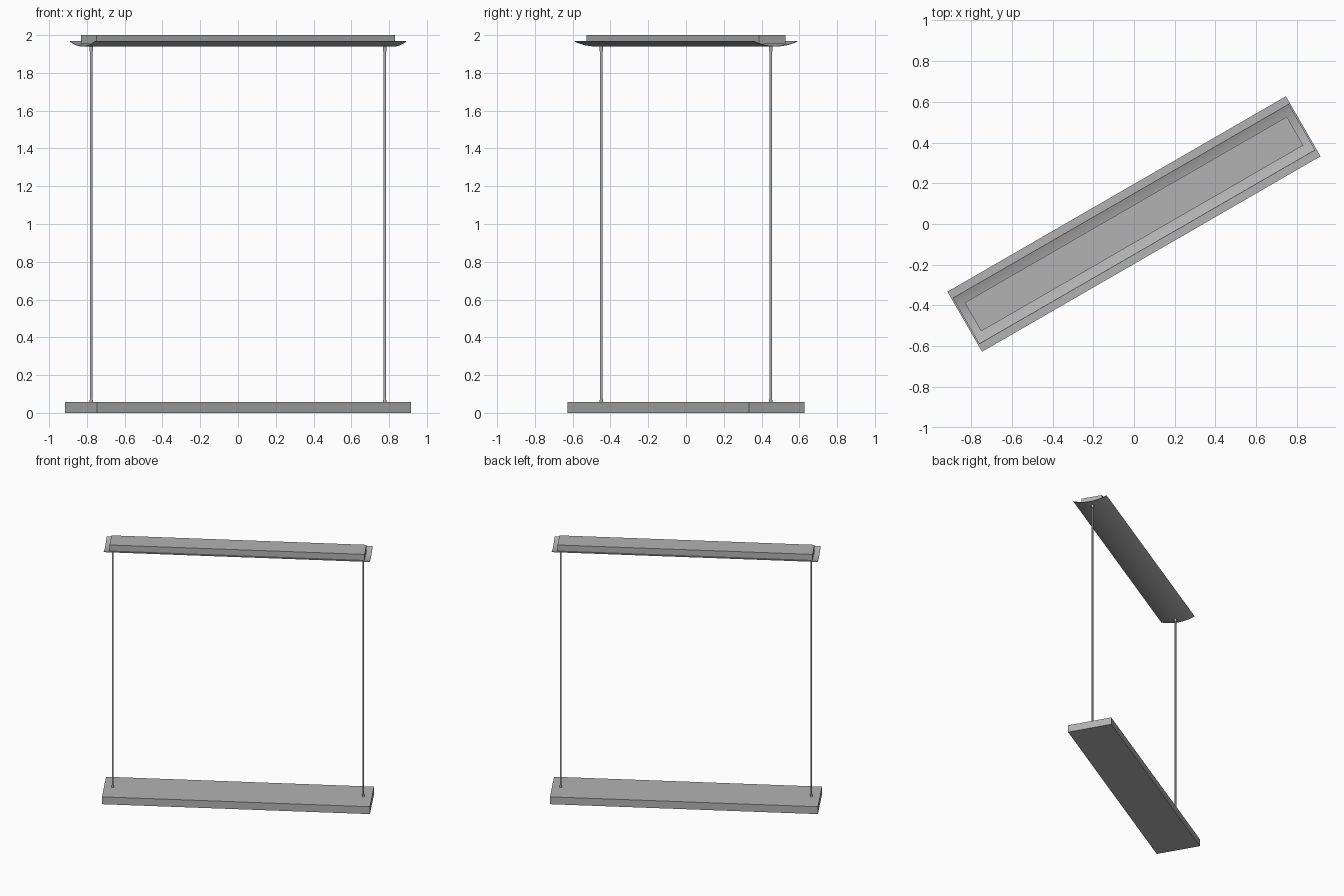
import bpy, bmesh, math
from mathutils import Matrix

if "Cube" in bpy.data.objects:
    bpy.data.objects.remove(bpy.data.objects["Cube"])

TURN = Matrix.Rotation(math.radians(30), 4, 'Z')

# Dark grey metal
METAL = bpy.data.materials.new("dark_grey_metal")
METAL.diffuse_color = (0.45, 0.45, 0.45, 1)
METAL.use_nodes = True
METAL.node_tree.nodes["Principled BSDF"].inputs["Base Color"].default_value = METAL.diffuse_color


def finish(name, bm, smooth=False):
    bmesh.ops.recalc_face_normals(bm, faces=bm.faces)
    bm.transform(TURN)
    me = bpy.data.meshes.new(name)
    bm.to_mesh(me)
    bm.free()
    me.materials.append(METAL)
    ob = bpy.data.objects.new(name, me)
    bpy.context.collection.objects.link(ob)
    if smooth:
        bpy.ops.object.select_all(action='DESELECT')
        ob.select_set(True)
        bpy.context.view_layer.objects.active = ob
        bpy.ops.object.shade_smooth_by_angle(angle=math.radians(30))
    return ob


def box(name, length, width, z0, z1):
    bm = bmesh.new()
    m = Matrix.Translation((0, 0, (z0 + z1) / 2)) @ Matrix.Diagonal((length, width, z1 - z0, 1))
    bmesh.ops.create_cube(bm, size=1, matrix=m)
    finish(name, bm)


def cylinder(name, x, r0, r1, z0, z1, sides=16):
    bm = bmesh.new()
    bmesh.ops.create_cone(bm, cap_ends=True, segments=sides, radius1=r0, radius2=r1,
                          depth=z1 - z0, matrix=Matrix.Translation((x, 0, (z0 + z1) / 2)))
    finish(name, bm, True)


def curved_tray(name, length, width, z0, sag, thick, steps=20):
    # thin arc section swept along the length
    r = ((width / 2) ** 2 + sag ** 2) / (2 * sag)
    a = math.asin(width / 2 / r)
    angles = [-a + 2 * a * i / steps for i in range(steps + 1)]
    arc = [(r * math.sin(t), z0 + r - r * math.cos(t)) for t in angles]
    inner = [((r - thick) * math.sin(t), z0 + r - (r - thick) * math.cos(t)) for t in reversed(angles)]
    bm = bmesh.new()
    face = bm.faces.new([bm.verts.new((-length / 2, y, z)) for y, z in arc + inner])
    ext = bmesh.ops.extrude_face_region(bm, geom=[face], use_keep_orig=True)
    moved = [g for g in ext['geom'] if isinstance(g, bmesh.types.BMVert)]
    bmesh.ops.translate(bm, verts=moved, vec=(length, 0, 0))
    finish(name, bm, True)


# Light bar
box("light_bar", 1.918, 0.34, 0.0, 0.058)

# Ceiling mount and curved canopy
box("ceiling_mount", 1.826, 0.162, 1.952, 2.0)
curved_tray("canopy_tray", 1.904, 0.262, 1.94, 0.025, 0.003)

# Suspension rods with end fittings
for side, x in (("left", -0.897), ("right", 0.897)):
    cylinder(f"{side}_rod", x, 0.0065, 0.0065, 0.055, 1.945)
    cylinder(f"{side}_top_fitting", x, 0.0095, 0.0095, 1.912, 1.944)
    cylinder(f"{side}_bottom_fitting", x, 0.0095, 0.0075, 0.056, 0.073)
